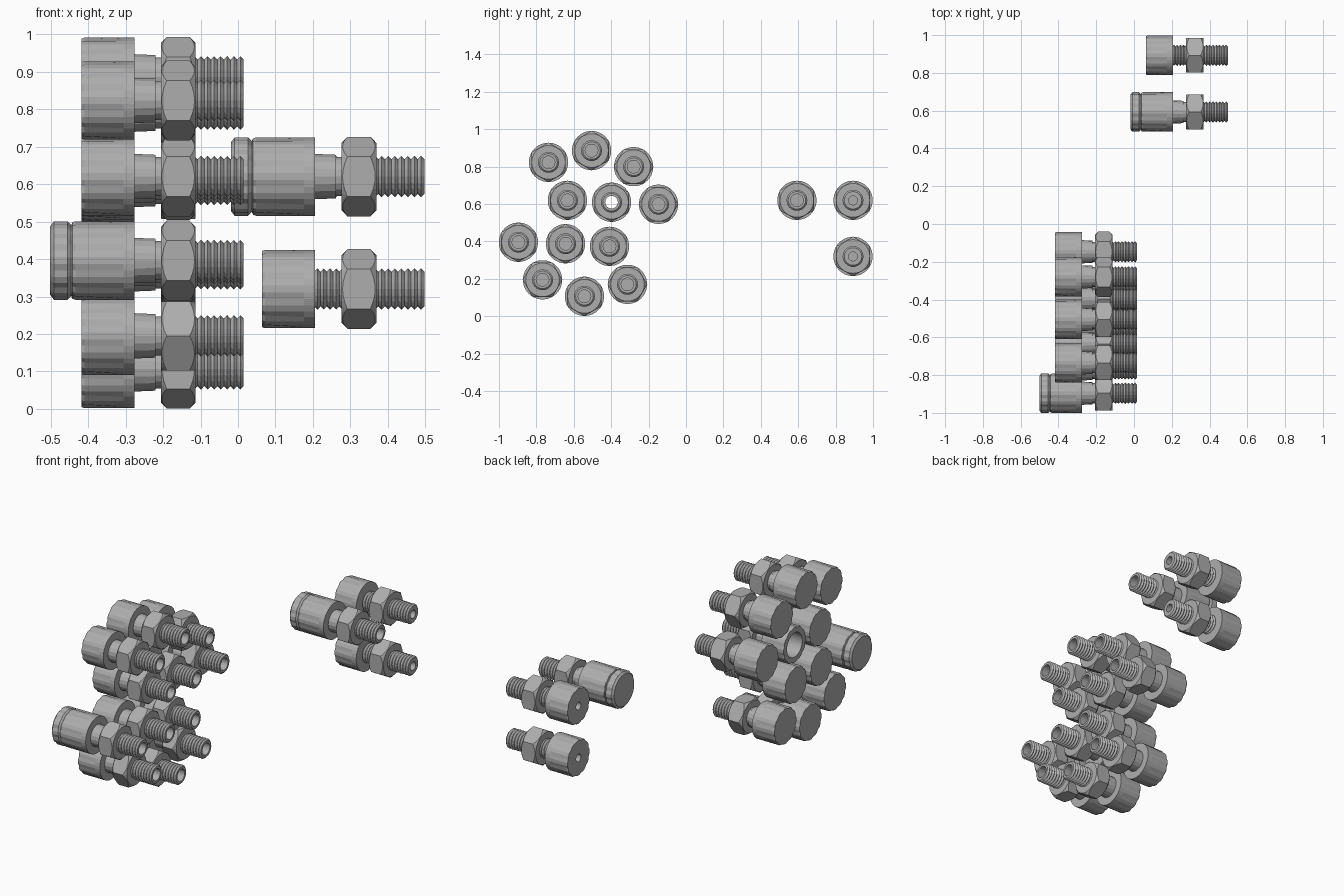
import bpy, bmesh, math

if "Cube" in bpy.data.objects:
    bpy.data.objects.remove(bpy.data.objects["Cube"])

metal = bpy.data.materials.new("grey_metal")
metal.diffuse_color = (0.42, 0.42, 0.42, 1)
metal.use_nodes = True
metal.node_tree.nodes["Principled BSDF"].inputs["Base Color"].default_value = metal.diffuse_color


def loft(name, rings, tip, turn=0.0, loop=False):
    """Bridge rings of (axial offset, radius) around the x axis."""
    bm = bmesh.new()
    vs = []
    for ring in rings:
        n = len(ring)
        row = []
        for i, (s, r) in enumerate(ring):
            a = 2 * math.pi * i / n + turn
            row.append(bm.verts.new((s, r * math.cos(a), r * math.sin(a))))
        vs.append(row)
    pairs = list(zip(vs, vs[1:])) + ([(vs[-1], vs[0])] if loop else [])
    for a, b in pairs:
        for i in range(n):
            j = (i + 1) % n
            bm.faces.new((a[i], a[j], b[j], b[i]))
    if not loop:
        bm.faces.new(vs[0])
        bm.faces.new(vs[-1])
    bmesh.ops.recalc_face_normals(bm, faces=bm.faces)
    me = bpy.data.meshes.new(name)
    bm.to_mesh(me)
    bm.free()
    me.materials.append(metal)
    ob = bpy.data.objects.new(name, me)
    ob.location = tip
    bpy.context.collection.objects.link(ob)


def circle(s, r, n):
    return [(s, r)] * n


def grip(s, r, notch, n=36):
    # Flats separated by shallow notches
    return [(s, r - notch if i % 3 == 0 else r) for i in range(n)]


def thread(s0, s1, r=0.056, depth=0.009, pitch=0.017):
    # Zigzag thread ridges
    k = max(1, round((s1 - s0) / pitch))
    p = (s1 - s0) / k
    pts = []
    for i in range(k):
        pts += [(s0 + i * p, r - depth), (s0 + (i + 0.5) * p, r)]
    return pts + [(s1, r - depth)]


def body(tip, style):
    # Sleeve or threaded neck, tip thread, and bore
    n = 18
    bore = 0.024 if style == "drilled" else 0.034
    if style == "drilled":
        neck = thread(-0.31, -0.21)
    else:
        neck = [(-0.305, 0.062), (-0.235, 0.059), (-0.235, 0.053), (-0.21, 0.053)]
    floor = -0.305 if style == "open" else -0.28
    prof = neck + thread(-0.14, 0.0) + [(0.0, bore), (floor, bore)]
    loft("threaded_body", [circle(s, r, n) for s, r in prof], tip, loop=style == "open")


def nut(tip, turn):
    # Hexagon with arcs where the end chamfers meet the flats
    flat, s0, s1 = 0.092, -0.221, -0.128
    hexa = []
    for i in range(36):
        d = math.radians((i * 10 + 30) % 60 - 30)
        hexa.append(flat / math.cos(d))
    end = 0.09
    cut = [0.003 + (r - flat) * 0.9 for r in hexa]
    rings = [circle(s0, 0.045, 36), circle(s0, end, 36),
             [(s0 + c, r) for c, r in zip(cut, hexa)],
             [(s1 - c, r) for c, r in zip(cut, hexa)],
             circle(s1, end, 36), circle(s1, 0.045, 36)]
    loft("hex_nut", rings, tip, turn, loop=True)


def cap(tip, style, turn):
    R, n = 0.105, 36
    back, front = (-0.457 if style == "long" else -0.433), -0.291
    side = [grip(back, R - 0.003, 0.005), grip(back + 0.008, R, 0.005),
            grip(front - 0.03, R, 0.0), grip(front, R, 0.0)]
    if style == "open":
        rings = [circle(back, 0.07, n)] + side + [
            circle(front, 0.045, n), circle(-0.303, 0.045, n), circle(-0.303, 0.07, n)]
        loft("open_cap", rings, tip, turn, loop=True)
        return
    start = []
    if style == "drilled":
        start = [circle(-0.38, 0.022, n), circle(back, 0.022, n)]
    elif style == "long":
        # Rear collar and narrow groove
        start = [circle(-0.516, 0.092, n), grip(-0.506, R, 0.004),
                 grip(-0.47, R, 0.004), circle(-0.46, 0.095, n)]
    loft("grip_cap", start + side, tip, turn)


# Two groups of fittings: tip x, y, z, cap style, turn in degrees
A, B = 0.015, 0.497
fittings = [
    (A, -0.735, 0.823, "plain", 0), (A, -0.505, 0.886, "plain", 0),
    (A, -0.280, 0.800, "plain", 30), (A, -0.634, 0.620, "plain", 0),
    (A, -0.398, 0.610, "open", 0), (A, -0.147, 0.599, "plain", 30),
    (A, -0.896, 0.396, "long", 0), (A, -0.644, 0.388, "plain", 0),
    (A, -0.409, 0.374, "plain", 0), (A, -0.767, 0.195, "plain", 30),
    (A, -0.543, 0.107, "plain", 0), (A, -0.313, 0.171, "plain", 30),
    (B, 0.593, 0.620, "long", 0), (B, 0.893, 0.620, "drilled", 0),
    (B, 0.893, 0.320, "drilled", 0),
]
for x, y, z, style, deg in fittings:
    tip, turn = (x, y, z), math.radians(deg)
    body(tip, style)
    nut(tip, turn)
    cap(tip, style, turn + math.radians(15))
